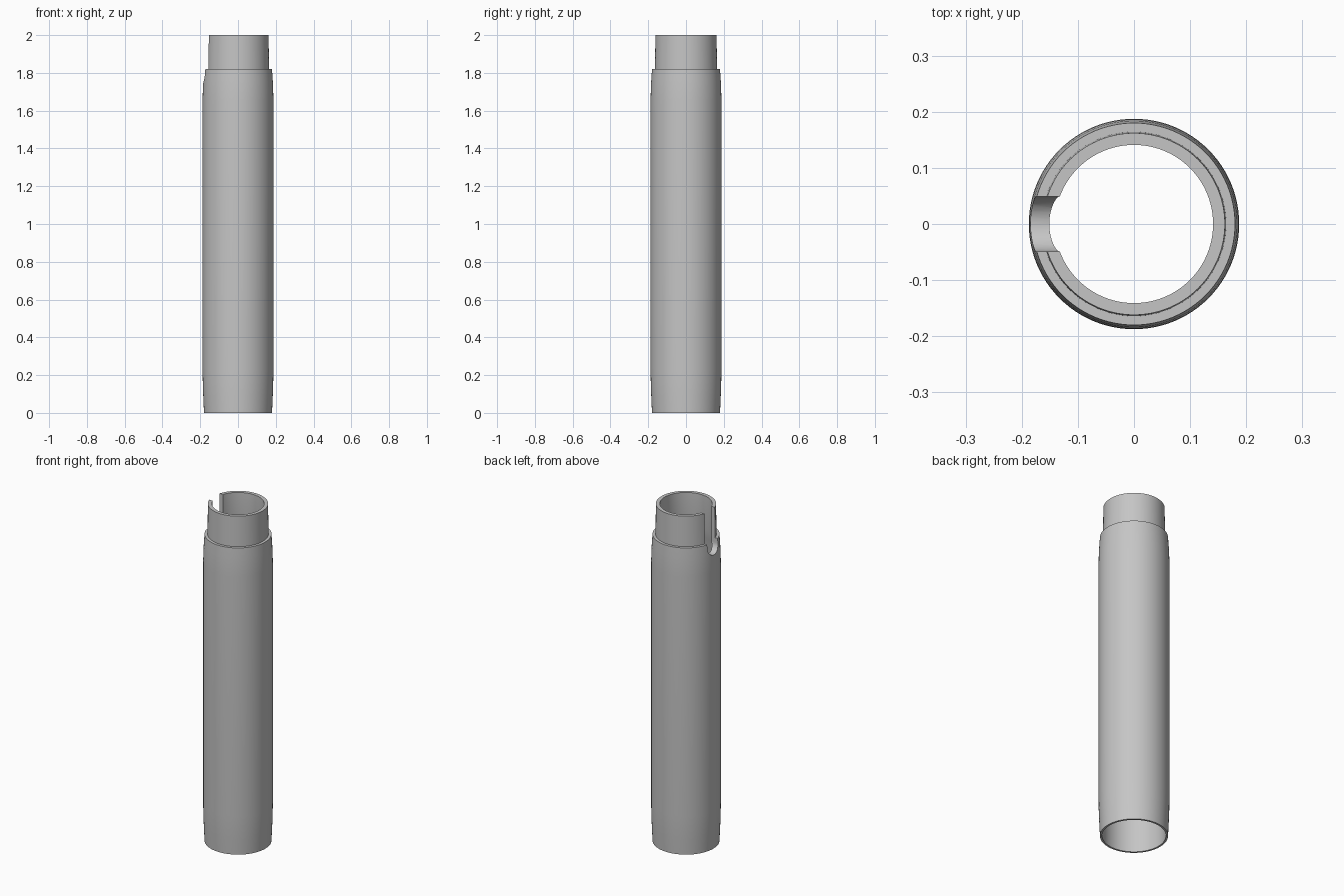
import bpy
import bmesh
import math

cube = bpy.data.objects.get("Cube")
if cube:
    bpy.data.objects.remove(cube, do_unlink=True)

SIDES = 96

# One plain grey for the whole sleeve
GREY = (0.56, 0.56, 0.56, 1.0)
grey = bpy.data.materials.new("plain grey")
grey.use_nodes = True
grey.diffuse_color = GREY
grey.node_tree.nodes["Principled BSDF"].inputs["Base Color"].default_value = GREY


def add_object(name, bm):
    bmesh.ops.recalc_face_normals(bm, faces=bm.faces[:])
    mesh = bpy.data.meshes.new(name)
    bm.to_mesh(mesh)
    bm.free()
    mesh.materials.append(grey)
    obj = bpy.data.objects.new(name, mesh)
    bpy.context.scene.collection.objects.link(obj)
    return obj


def lathe(name, profile):
    """Revolve a closed (radius, height) profile about z."""
    bm = bmesh.new()
    rings = []
    for i in range(SIDES):
        a = math.tau * i / SIDES
        rings.append([bm.verts.new((r * math.cos(a), r * math.sin(a), z)) for r, z in profile])
    n = len(profile)
    for i, ring in enumerate(rings):
        following = rings[(i + 1) % SIDES]
        for j in range(n):
            k = (j + 1) % n
            bm.faces.new((ring[j], following[j], following[k], ring[k]))
    return add_object(name, bm)


# Tube wall: outside from the bottom up, then the bore from the top down
sleeve = lathe("sleeve", [
    (0.180, 0.0), (0.184, 0.09), (0.1865, 0.16), (0.1875, 0.23),
    (0.1875, 1.65), (0.1865, 1.70), (0.184, 1.76), (0.180, 1.82),
    (0.164, 1.82), (0.162, 2.0),
    (0.141, 2.0), (0.141, 1.80), (0.151, 1.745), (0.164, 1.67), (0.169, 1.62),
    (0.169, 0.0),
])

# Slot cutter: straight sides with a round lower end
SLOT_HALF, SLOT_CENTRE, ARC_STEPS = 0.049, 1.794, 20
outline = [(-SLOT_HALF, 2.1)]
for i in range(ARC_STEPS + 1):
    a = math.pi * (1 + i / ARC_STEPS)
    outline.append((SLOT_HALF * math.cos(a), SLOT_CENTRE + SLOT_HALF * math.sin(a)))
outline.append((SLOT_HALF, 2.1))

bm = bmesh.new()
face = bm.faces.new([bm.verts.new((-0.3, y, z)) for y, z in outline])
extruded = bmesh.ops.extrude_face_region(bm, geom=[face], use_keep_orig=True)
moved = [v for v in extruded["geom"] if isinstance(v, bmesh.types.BMVert)]
bmesh.ops.translate(bm, verts=moved, vec=(0.25, 0, 0))
cutter = add_object("slot_cutter", bm)
cutter.hide_render = True

# Cut the slot through one side of the neck
cut = sleeve.modifiers.new("slot", 'BOOLEAN')
cut.operation = 'DIFFERENCE'
cut.solver = 'EXACT'
cut.object = cutter

bpy.ops.object.select_all(action='DESELECT')
sleeve.select_set(True)
bpy.context.view_layer.objects.active = sleeve
bpy.ops.object.modifier_apply(modifier=cut.name)
bpy.data.objects.remove(cutter, do_unlink=True)
bpy.ops.object.shade_smooth_by_angle(angle=math.radians(30))
